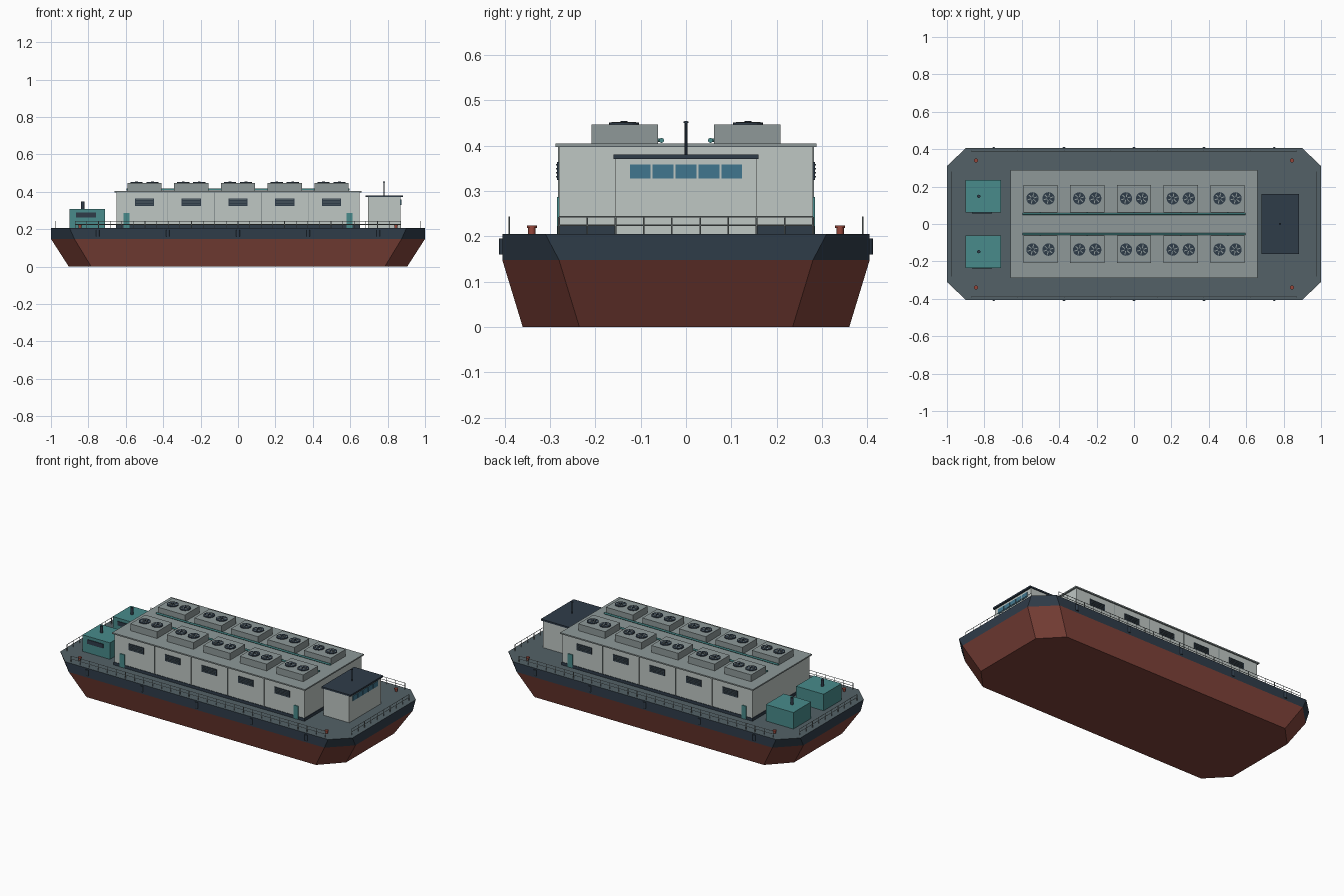
import bpy, bmesh, math
from mathutils import Matrix, Vector

if "Cube" in bpy.data.objects:
    bpy.data.objects.remove(bpy.data.objects["Cube"])


def material(name, r, g, b):
    lin = [(c / 255 / 12.92) if c < 11 else ((c / 255 + 0.055) / 1.055) ** 2.4 for c in (r, g, b)]
    m = bpy.data.materials.new(name)
    m.use_nodes = True
    m.diffuse_color = (*lin, 1)
    bsdf = m.node_tree.nodes["Principled BSDF"]
    bsdf.inputs["Base Color"].default_value = (*lin, 1)
    bsdf.inputs["Roughness"].default_value = 0.7
    return m


RED = material("hull red", 128, 67, 58)
NAVY = material("dark navy", 47, 60, 73)
DECK = material("deck slate", 83, 97, 103)
WALL = material("wall pale grey", 191, 199, 196)
GREY = material("roof grey", 142, 153, 153)
TEAL = material("teal", 72, 139, 139)
GLASS = material("window blue", 64, 118, 142)
RUST = material("bollard red", 150, 70, 58)


class Part:
    """Collects simple solids into one named object."""

    def __init__(self, name, *mats):
        self.name, self.mats, self.bm = name, mats, bmesh.new()

    def box(self, x0, x1, y0, y1, z0, z1, turn=0):
        size = Matrix.Diagonal((abs(x1 - x0), abs(y1 - y0), abs(z1 - z0), 1))
        place = Matrix.Translation(((x0 + x1) / 2, (y0 + y1) / 2, (z0 + z1) / 2))
        bmesh.ops.create_cube(self.bm, size=1, matrix=place @ Matrix.Rotation(turn, 4, 'Z') @ size)

    def rod(self, a, b, r, sides=8, r2=None):
        a, b = Vector(a), Vector(b)
        d = b - a
        m = Matrix.Translation((a + b) / 2) @ d.to_track_quat('Z', 'Y').to_matrix().to_4x4()
        bmesh.ops.create_cone(self.bm, cap_ends=True, segments=sides, radius1=r,
                              radius2=r if r2 is None else r2, depth=d.length, matrix=m)

    def done(self, smooth=False):
        bmesh.ops.recalc_face_normals(self.bm, faces=self.bm.faces)
        me = bpy.data.meshes.new(self.name)
        self.bm.to_mesh(me)
        self.bm.free()
        for m in self.mats:
            me.materials.append(m)
        ob = bpy.data.objects.new(self.name, me)
        bpy.context.collection.objects.link(ob)
        if smooth:
            bpy.ops.object.select_all(action='DESELECT')
            ob.select_set(True)
            bpy.context.view_layer.objects.active = ob
            bpy.ops.object.shade_smooth_by_angle(angle=math.radians(40))
        return ob


DZ = 0.205          # deck height
SIDES = (-1, 1)
BAYS = [-0.5, -0.25, 0, 0.25, 0.5]

# Hull: three stacked octagons, coloured by height
hull = Part("hull", RED, NAVY, DECK)
rings = []
for z, hx, hy, cx, cy in ((0, 0.905, 0.36, 0.785, 0.235),
                          (0.148, 1, 0.405, 0.875, 0.28),
                          (DZ, 1, 0.405, 0.9, 0.31)):
    quarter = [(hx, cy), (cx, hy)]
    loop = quarter + [(-x, y) for x, y in quarter[::-1]]
    loop += [(-x, -y) for x, y in loop]
    rings.append([hull.bm.verts.new((x, y, z)) for x, y in loop])
for level in (0, 1):
    lo, hi = rings[level], rings[level + 1]
    for i in range(8):
        j = (i + 1) % 8
        hull.bm.faces.new((lo[i], lo[j], hi[j], hi[i])).material_index = level
hull.bm.faces.new(rings[0][::-1])
hull.bm.faces.new(rings[2]).material_index = 2
hull.done()

# Fenders on the hull sides
p = Part("fenders", NAVY)
for s in SIDES:
    for x in (-0.75, -0.375, 0, 0.375, 0.75):
        p.rod((x, s * 0.402, 0.16), (x, s * 0.402, 0.196), 0.01, 10)
p.done(True)

# Main hall
p = Part("hall_walls", WALL)
p.box(-0.65, 0.65, -0.28, 0.28, DZ, 0.398)
p.done()
p = Part("hall_plinth", NAVY)
p.box(-0.653, 0.653, -0.283, 0.283, DZ, 0.223)
p.done()
p = Part("hall_roof", GREY)
p.box(-0.66, 0.66, -0.288, 0.288, 0.397, 0.405)
p.done()

ribs, frames, slats, doors = (Part("wall_seams", GREY), Part("louvre_panels", NAVY),
                              Part("louvre_slats", DECK), Part("hall_doors", TEAL))
for s in SIDES:
    for x in (-0.375, -0.125, 0.125, 0.375):
        ribs.box(x - 0.002, x + 0.002, s * 0.279, s * 0.282, 0.223, 0.397)
    for x in BAYS:
        frames.box(x - 0.052, x + 0.052, s * 0.279, s * 0.284, 0.324, 0.364)
        for k in range(4):
            z = 0.330 + k * 0.009
            slats.box(x - 0.046, x + 0.046, s * 0.283, s * 0.287, z, z + 0.003)
    for x in (-0.595, 0.595):
        doors.box(x - 0.016, x + 0.016, s * 0.279, s * 0.285, DZ, 0.287)
for part in (ribs, frames, slats, doors):
    part.done()

# Roof cooling units with paired fans
units, shrouds, blades, hubs = (Part("cooling_units", GREY), Part("fan_shrouds", NAVY),
                                Part("fan_blades", GREY), Part("fan_hubs", NAVY))
for s in SIDES:
    for x in BAYS:
        units.box(x - 0.092, x + 0.092, s * 0.062, s * 0.208, 0.405, 0.447)
        for fx in (x - 0.043, x + 0.043):
            y = s * 0.137
            shrouds.rod((fx, y, 0.446), (fx, y, 0.451), 0.033, 20)
            hubs.rod((fx, y, 0.45), (fx, y, 0.455), 0.008, 10)
            for k in range(3):
                blades.box(fx - 0.027, fx + 0.027, y - 0.0025, y + 0.0025, 0.4505, 0.4525,
                           0.3 + k * math.pi / 3)
for part in (units, shrouds, blades, hubs):
    part.done()

# Coolant pipes along the roof, with stubs into each unit
p = Part("coolant_pipes", TEAL)
for s in SIDES:
    p.rod((-0.595, s * 0.054, 0.412), (0.595, s * 0.054, 0.412), 0.0055, 10)
    for x in BAYS:
        p.rod((x, s * 0.054, 0.412), (x, s * 0.066, 0.412), 0.004)
p.done(True)

# Control cabin
p = Part("cabin_walls", WALL)
p.box(0.695, 0.87, -0.155, 0.155, DZ, 0.372)
p.done()
p = Part("cabin_roof", NAVY)
p.box(0.683, 0.882, -0.16, 0.16, 0.371, 0.381)
p.done()
p = Part("cabin_windows", GLASS)
for k in range(5):
    y = (k - 2) * 0.0505
    p.box(0.869, 0.873, y - 0.023, y + 0.023, 0.328, 0.359)
p.done()
p = Part("cabin_mast", NAVY)
p.rod((0.78, 0, 0.38), (0.78, 0, 0.455), 0.003)
p.box(0.775, 0.785, -0.005, 0.005, 0.45, 0.454)
p.done()

# Generator housings with louvres and exhaust stacks
gens, vents, stacks = (Part("generator_housings", TEAL), Part("generator_vents", NAVY),
                       Part("exhaust_stacks", NAVY))
for s in SIDES:
    y = s * 0.148
    gens.box(-0.9, -0.712, y - 0.087, y + 0.087, DZ, 0.307)
    vents.box(-0.865, -0.758, y - 0.091, y - 0.086, 0.262, 0.288)
    stacks.rod((-0.83, y, 0.306), (-0.83, y, 0.348), 0.009, 12)
for part in (gens, vents):
    part.done()
stacks.done(True)

# Mooring bollards
p = Part("bollards", RUST)
for x in (-0.845, 0.845):
    for y in (-0.34, 0.34):
        p.rod((x, y, DZ), (x, y, 0.221), 0.008, 12)
        p.rod((x, y, 0.219), (x, y, 0.224), 0.011, 12)
p.done(True)


# Guard rails along the sides and across both ends
def railing(part, a, b, count):
    a, b = Vector(a), Vector(b)
    for k in range(count):
        q = a.lerp(b, k / (count - 1))
        part.rod(q, q + Vector((0, 0, 0.038)), 0.0018, 6)
    for h in (0.02, 0.038):
        part.rod(a + Vector((0, 0, h)), b + Vector((0, 0, h)), 0.0016, 6)


p = Part("guard_rails", GREY)
for s in SIDES:
    railing(p, (-0.87, s * 0.39, DZ), (0.87, s * 0.39, DZ), 29)
    railing(p, (s * 0.975, -0.28, DZ), (s * 0.975, 0.28, DZ), 10)
p.done()
